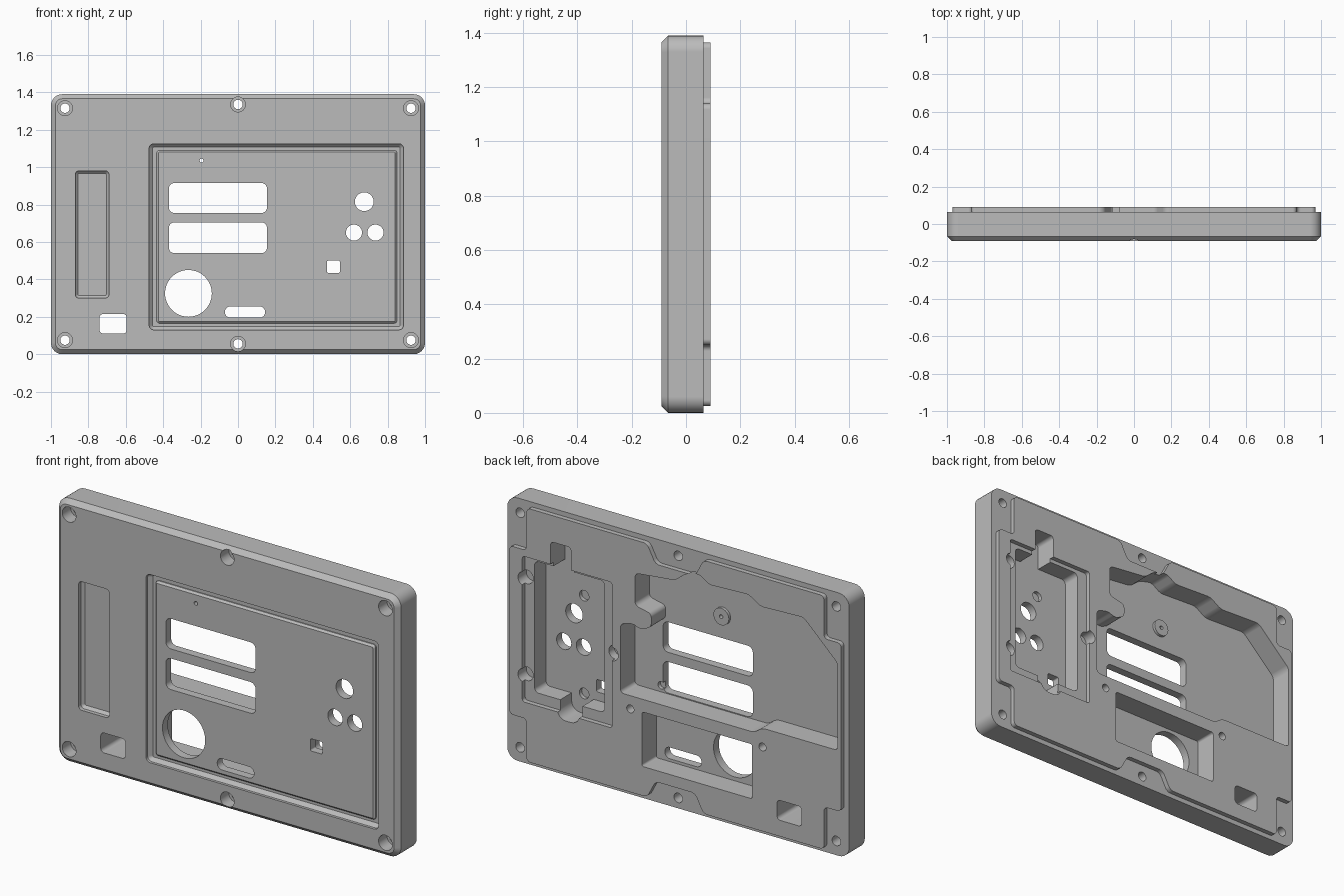
import bpy, bmesh, math

cube = bpy.data.objects.get("Cube")
if cube:
    bpy.data.objects.remove(cube, do_unlink=True)

MID = 1.39 / 2
FLOOR = -0.03     # floor of the rear pockets
OUT = 0.2         # beyond the rear
FRONT = -0.2      # beyond the front


def rect(x0, z0, x1, z1):
    return [(x0, z0), (x1, z0), (x1, z1), (x0, z1)]


def disc(x, z, r, n=32):
    return [(x + r * math.cos(2 * math.pi * i / n),
             z + r * math.sin(2 * math.pi * i / n)) for i in range(n)]


def prism(name, pts, y0, y1, radius=0, chamfer=0, cap=None):
    """Profile in x and z, extruded along y, with rounded corners and one chamfered cap."""
    bm = bmesh.new()
    face = bm.faces.new([bm.verts.new((x, y0, z)) for x, z in pts])
    ext = bmesh.ops.extrude_face_region(bm, geom=[face])
    for v in ext["geom"]:
        if isinstance(v, bmesh.types.BMVert):
            v.co.y = y1
    bmesh.ops.recalc_face_normals(bm, faces=bm.faces)
    if radius:
        edges = [e for e in bm.edges if abs(e.verts[0].co.y - e.verts[1].co.y) > 1e-5]
        bmesh.ops.bevel(bm, geom=edges, offset=radius, segments=6, profile=0.5,
                        affect='EDGES', clamp_overlap=True)
    if chamfer:
        edges = [e for e in bm.edges if all(abs(v.co.y - cap) < 1e-5 for v in e.verts)]
        bmesh.ops.bevel(bm, geom=edges, offset=chamfer, segments=1,
                        affect='EDGES', clamp_overlap=True)
    bmesh.ops.recalc_face_normals(bm, faces=bm.faces)
    mesh = bpy.data.meshes.new(name)
    bm.to_mesh(mesh)
    bm.free()
    ob = bpy.data.objects.new(name, mesh)
    bpy.context.scene.collection.objects.link(ob)
    return ob


def combine(tool, op='DIFFERENCE'):
    """Apply a boolean to the panel and discard the tool."""
    mod = panel.modifiers.new("shape", 'BOOLEAN')
    mod.operation, mod.object, mod.solver = op, tool, 'EXACT'
    deps = bpy.context.evaluated_depsgraph_get()
    mesh = bpy.data.meshes.new_from_object(panel.evaluated_get(deps))
    panel.modifiers.clear()
    panel.data = mesh
    bpy.data.objects.remove(tool, do_unlink=True)


def cut(pts, y0, y1, radius=0, chamfer=0, cap=None):
    combine(prism("cutter", pts, y0, y1, radius, chamfer, cap))


def add(pts, y0, y1, radius=0, chamfer=0, cap=None):
    combine(prism("addition", pts, y0, y1, radius, chamfer, cap), 'UNION')


# Main slab with chamfered front edge
panel = prism("panel_housing", rect(-1, 0, 1, 1.39), -0.09, 0.065, 0.06, 0.024, -0.09)

# Raised rear plate, notched round the screws
quarter = [(0.115, 1.27), (0.165, 1.365), (0.87, 1.365), (0.87, 1.14), (0.97, 1.14)]
half = quarter + [(x, 2 * MID - z) for x, z in reversed(quarter)]
add(half + [(-x, z) for x, z in reversed(half)], 0, 0.09, 0.022)

# Front display recess with a low raised field inside it
cut(rect(-0.475, 0.13, 0.885, 1.125), FRONT, -0.058, 0.025, 0.018, -0.058)

# Front label slot
cut(rect(-0.87, 0.30, -0.69, 0.98), FRONT, -0.055, 0.02, 0.014, -0.055)

# Rear button compartment: ledge, deep well, cable bays and screw lobes
cut(rect(0.37, 0.335, 0.895, 1.105), 0.065, OUT, 0.015)
cut(rect(0.43, 0.39, 0.84, 1.085), FLOOR, OUT, 0.025)
cut(rect(0.61, 1.0, 0.73, 1.225), FLOOR, OUT, 0.02)
cut(rect(0.56, 0.30, 0.69, 0.5), FLOOR, OUT, 0.05)
for x, z in [(0.884, 0.987), (0.884, 0.475), (0.37, 0.727)]:
    cut(disc(x, z, 0.036), 0.02, OUT)

# Rear main compartment
cut([(0.235, 1.19), (0.0, 1.215), (-0.06, 1.265), (-0.14, 1.285), (-0.2, 1.245),
     (-0.43, 1.255), (-0.5, 1.21), (-0.75, 1.22), (-0.95, 1.03), (-0.95, 0.57),
     (-0.51, 0.57), (-0.46, 0.535), (0.32, 0.535), (0.32, 0.90), (0.25, 0.92),
     (0.2, 0.90), (0.14, 0.93), (0.14, 1.0), (0.235, 1.02)], FLOOR, OUT, 0.02)

# Rear lower compartment
cut(rect(-0.45, 0.18, 0.195, 0.468), FLOOR, OUT, 0.012)

# Raised field and sensor boss
add(rect(-0.435, 0.165, 0.85, 1.09), -0.074, -0.045, 0.015, 0.01, -0.074)
add(disc(-0.195, 1.035, 0.045), -0.045, -0.015)

# Display windows, ports and button openings
for x0, z0, x1, z1, r in [(-0.37, 0.755, 0.155, 0.915, 0.03),
                          (-0.37, 0.54, 0.155, 0.705, 0.03),
                          (-0.07, 0.195, 0.145, 0.255, 0.029),
                          (0.475, 0.435, 0.545, 0.50, 0.008),
                          (-0.74, 0.11, -0.595, 0.215, 0.02)]:
    cut(rect(x0, z0, x1, z1), FRONT, OUT, r)
for x, z, r in [(-0.265, 0.325, 0.125), (0.675, 0.815, 0.05), (0.62, 0.65, 0.043),
                (0.735, 0.65, 0.043), (-0.195, 1.035, 0.01)]:
    cut(disc(x, z, r, 48), FRONT, OUT)

# Mounting holes, counterbored at the front
for x, dz in [(-0.925, 0.62), (0, 0.64), (0.925, 0.62)]:
    for z in (MID - dz, MID + dz):
        cut(disc(x, z, 0.025), FRONT, OUT)
        cut(disc(x, z, 0.04), FRONT, -0.02)

# Blind screw holes in the rear
for x, z, r, y in [(0.165, 0.94, 0.02, -0.05), (0.165, 0.57, 0.02, -0.05),
                   (0.617, 0.923, 0.028, -0.05), (0.617, 0.406, 0.028, -0.05),
                   (0.263, 0.465, 0.021, 0.0), (-0.51, 0.47, 0.021, 0.0)]:
    cut(disc(x, z, r, 24), y, 0.2 if y == 0.0 else 0.06)

# Material
grey = bpy.data.materials.new("plain_grey")
grey.use_nodes = True
grey.diffuse_color = (0.5, 0.5, 0.5, 1)
bsdf = next(n for n in grey.node_tree.nodes if n.type == 'BSDF_PRINCIPLED')
bsdf.inputs["Base Color"].default_value = (0.5, 0.5, 0.5, 1)
panel.data.materials.clear()
panel.data.materials.append(grey)
for p in panel.data.polygons:
    p.material_index = 0

# Smooth round walls, keep edges crisp
bpy.ops.object.select_all(action='DESELECT')
panel.select_set(True)
bpy.context.view_layer.objects.active = panel
bpy.ops.object.shade_smooth_by_angle(angle=math.radians(28))
weighted = panel.modifiers.new("flat_face_normals", 'WEIGHTED_NORMAL')
weighted.keep_sharp = True
